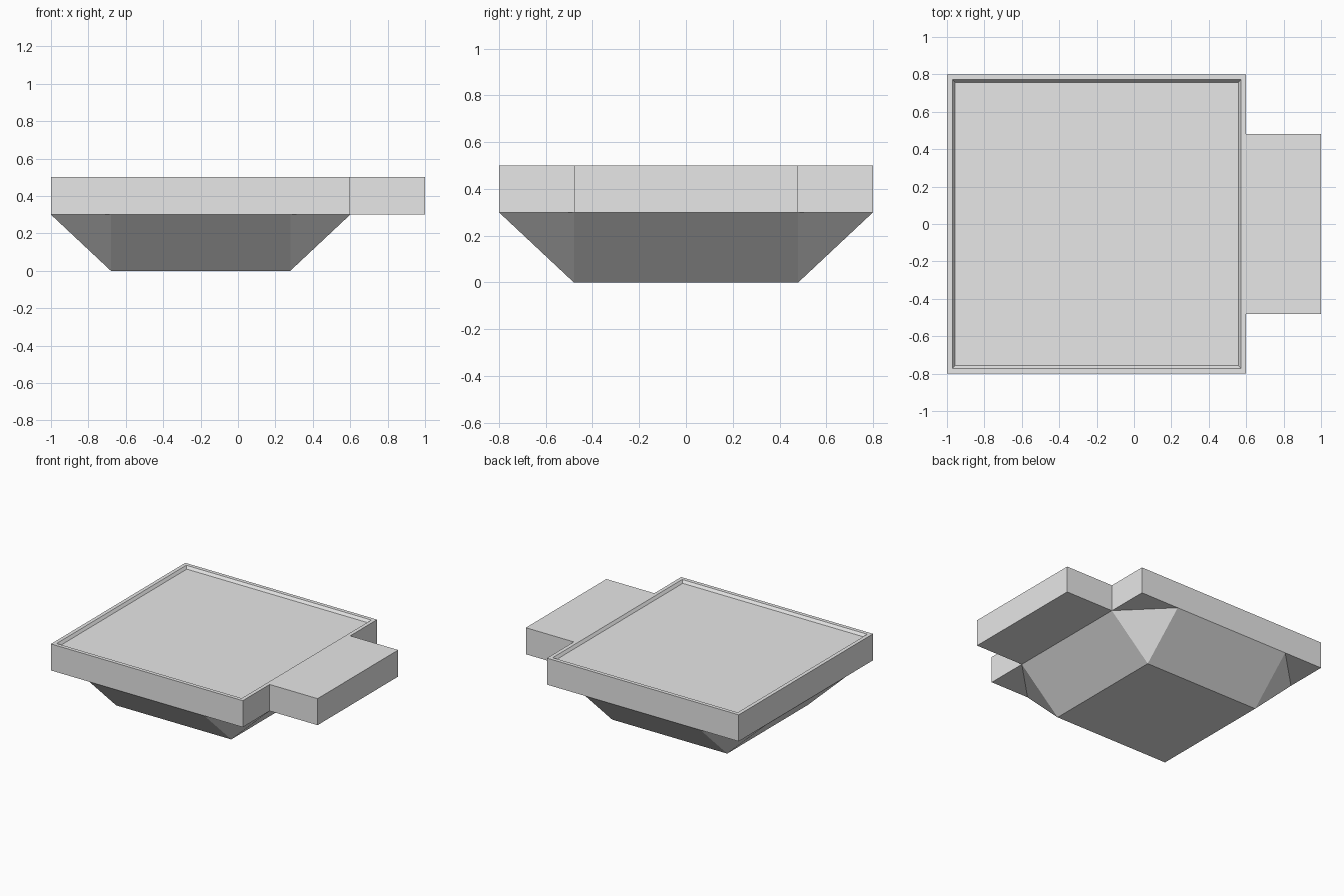
import bpy
import bmesh

if "Cube" in bpy.data.objects:
    bpy.data.objects.remove(bpy.data.objects["Cube"], do_unlink=True)

# One plain grey for every part
grey = bpy.data.materials.new("plain_grey")
grey.use_nodes = True
colour = (0.8, 0.8, 0.8, 1.0)
grey.diffuse_color = colour
grey.node_tree.nodes["Principled BSDF"].inputs["Base Color"].default_value = colour

DECK_X = -0.2      # centre of the square deck
DECK_HALF = 0.8
BASE_HALF = 0.48   # half width of the foot and of the side ledge
DECK_Z, TOP_Z = 0.3, 0.5


def finish(name, bm):
    bmesh.ops.recalc_face_normals(bm, faces=bm.faces)
    mesh = bpy.data.meshes.new(name)
    bm.to_mesh(mesh)
    bm.free()
    mesh.materials.append(grey)
    obj = bpy.data.objects.new(name, mesh)
    bpy.context.collection.objects.link(obj)
    return obj


def box(x0, x1, half_y, z0, z1):
    bm = bmesh.new()
    bmesh.ops.create_cube(bm, size=1)
    for v in bm.verts:
        v.co.x = x1 if v.co.x > 0 else x0
        v.co.y = half_y if v.co.y > 0 else -half_y
        v.co.z = z1 if v.co.z > 0 else z0
    return bm


# Square deck with a shallow tray sunk into its top
bm = box(DECK_X - DECK_HALF, DECK_X + DECK_HALF, DECK_HALF, DECK_Z, TOP_Z)
bm.normal_update()
top = max(bm.faces, key=lambda f: f.calc_center_median().z)
bmesh.ops.inset_region(bm, faces=[top], thickness=0.04)
bmesh.ops.inset_region(bm, faces=[top], thickness=0.02)
for v in top.verts:
    v.co.z = TOP_Z - 0.02
finish("deck", bm)

# Ledge on the left side
finish("side_ledge", box(DECK_X + DECK_HALF, 1.0, BASE_HALF, DECK_Z, TOP_Z))

# Underside: square foot flaring to a chamfered square below the deck
bm = bmesh.new()
for sx in (-1, 1):
    for sy in (-1, 1):
        for hx, hy, z in ((BASE_HALF, BASE_HALF, 0),
                          (DECK_HALF, BASE_HALF, DECK_Z),
                          (BASE_HALF, DECK_HALF, DECK_Z)):
            bm.verts.new((DECK_X + sx * hx, sy * hy, z))
bmesh.ops.convex_hull(bm, input=bm.verts)
bmesh.ops.dissolve_limit(bm, angle_limit=0.02, verts=bm.verts, edges=bm.edges)
finish("flared_base", bm)
